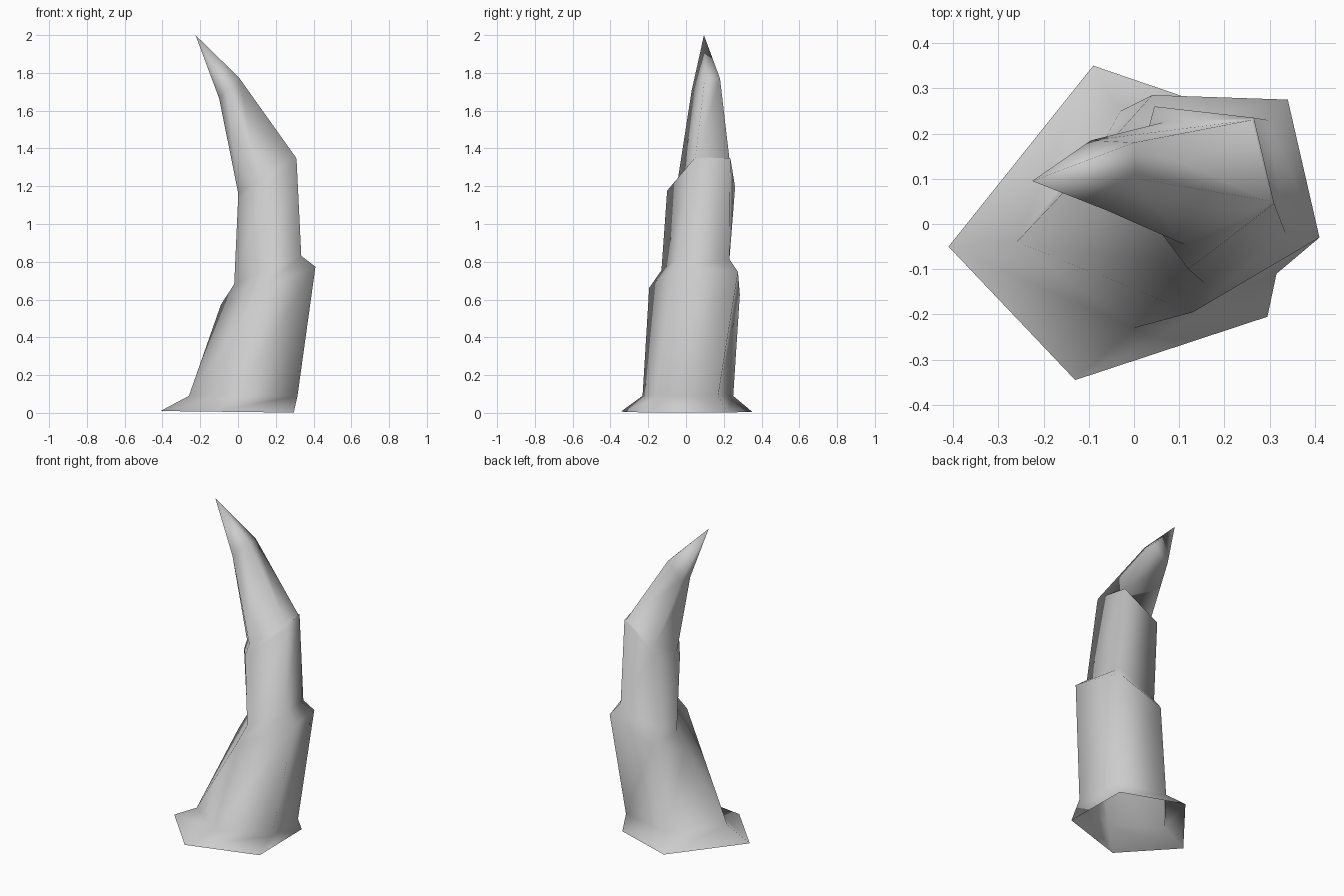
import bpy
import bmesh
from mathutils import Vector

# Remove the default cube only
default = bpy.data.objects.get("Cube")
if default:
    bpy.data.objects.remove(default, do_unlink=True)

# Plain grey horn material
grey = (0.6, 0.6, 0.6, 1.0)
material = bpy.data.materials.new("horn_grey")
material.diffuse_color = grey
material.use_nodes = True
for node in material.node_tree.nodes:
    if node.type == "BSDF_PRINCIPLED":
        node.inputs["Base Color"].default_value = grey


def tilted_section(height, tilt_x, tilt_y, outline):
    """Five-sided section lying on a sloping plane."""
    return [Vector((x, y, height + tilt_x * x + tilt_y * y)) for x, y in outline]


# Corners run: left, front, right, back right, back left
flared_foot = tilted_section(0.005, -0.012, 0, [
    (-.41, -.05), (-.13, -.345), (.295, -.205), (.29, .22), (-.09, .35)])
foot_neck = tilted_section(0.09, 0, 0, [
    (-.26, -.04), (0, -.23), (.315, -.11), (.3, .17), (-.03, .25)])
lower_ledge = tilted_section(0.61, .4, 0, [
    (-.09, .14), (.13, -.195), (.41, -.03), (.34, .275), (.04, .285)])
lower_neck = tilted_section(0.69, .42, 0, [
    (-.02, .12), (.155, -.13), (.335, -.02), (.295, .23), (.035, .22)])
upper_ledge = tilted_section(1.11, .72, .2, [
    (0, .06), (.12, -.1), (.31, .045), (.265, .235), (.045, .26)])
upper_neck = tilted_section(1.16, .62, .1, [
    (0, .09), (.11, -.045), (.305, .05), (.26, .23), (.065, .225)])
tip_base = tilted_section(1.77, 1.05, 0, [
    (-.1, .1), (-.06, .03), (.005, .1), (0, .18), (-.095, .185)])
tip_point = Vector((-.225, .095, 2))

# Skin the sections from foot to tip, leaving the foot open underneath
sections = [flared_foot, foot_neck, lower_ledge, lower_neck,
            upper_ledge, upper_neck, tip_base]
bm = bmesh.new()
rings = [[bm.verts.new(corner) for corner in section] for section in sections]
for below, above in zip(rings, rings[1:]):
    for i in range(len(below)):
        j = (i + 1) % len(below)
        bm.faces.new((below[i], below[j], above[j], above[i]))

# Close the horn with a fan to the sharp tip
tip = bm.verts.new(tip_point)
last = rings[-1]
for i in range(len(last)):
    bm.faces.new((last[i], last[(i + 1) % len(last)], tip))

for face in bm.faces:
    face.smooth = True

mesh = bpy.data.meshes.new("curved_horn")
bm.to_mesh(mesh)
bm.free()
mesh.materials.append(material)
horn = bpy.data.objects.new("curved_horn", mesh)
bpy.context.collection.objects.link(horn)
